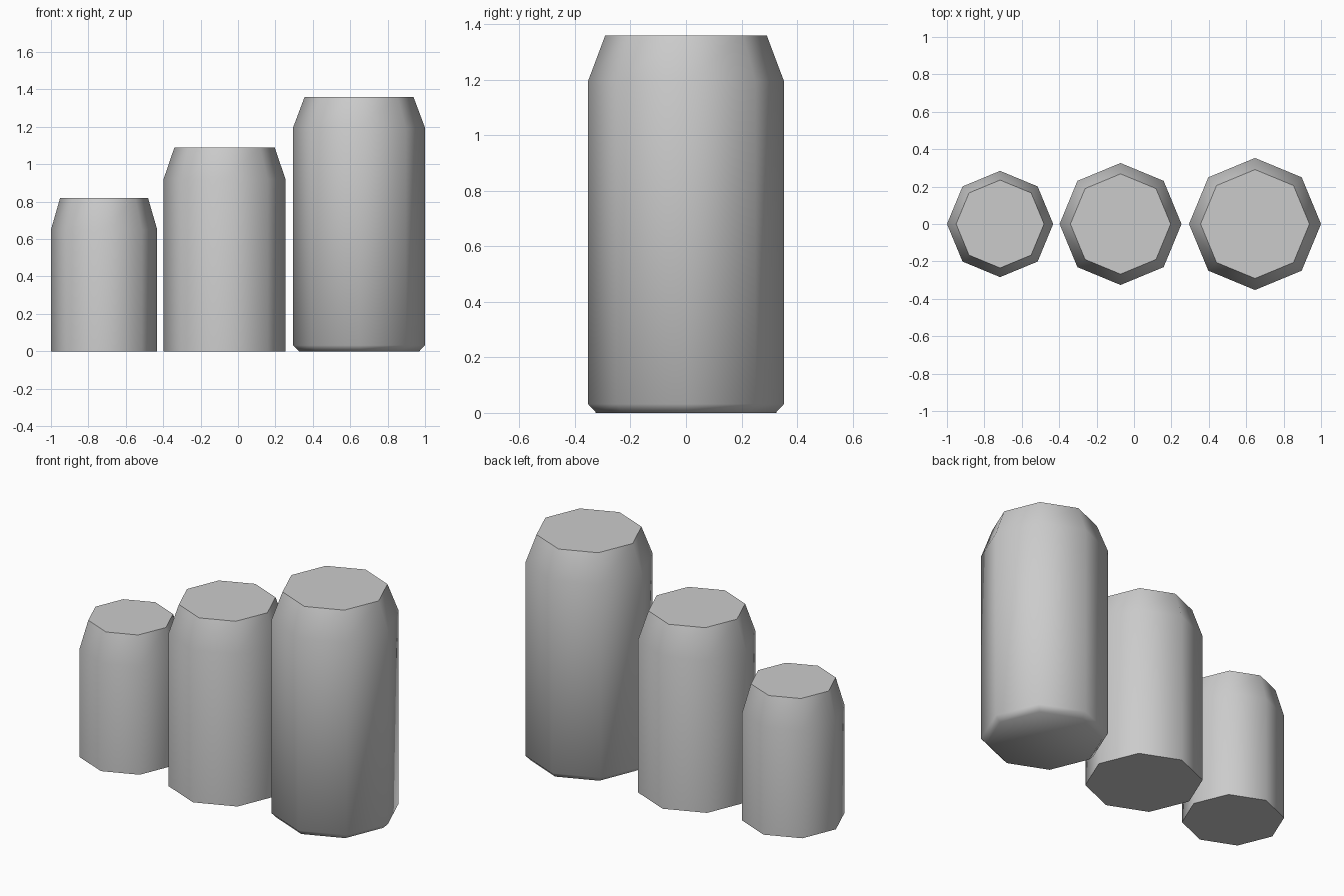
import bpy
import bmesh
import math

cube = bpy.data.objects.get("Cube")
if cube:
    bpy.data.objects.remove(cube)

SIDES = 8

# Single plain grey
grey = bpy.data.materials.new("light_grey")
grey.use_nodes = True
colour = (0.6, 0.6, 0.6, 1.0)
grey.diffuse_color = colour
grey.node_tree.nodes["Principled BSDF"].inputs["Base Color"].default_value = colour


def make_can(name, x, profile):
    """Revolve (radius, height) pairs into a closed eight-sided can."""
    bm = bmesh.new()
    rings = []
    for radius, z in profile:
        angles = [math.tau * i / SIDES for i in range(SIDES)]
        rings.append([bm.verts.new((radius * math.cos(a), radius * math.sin(a), z))
                      for a in angles])
    for low, high in zip(rings, rings[1:]):
        for i in range(SIDES):
            j = (i + 1) % SIDES
            bm.faces.new((low[i], low[j], high[j], high[i]))
    bm.faces.new(reversed(rings[0]))
    bm.faces.new(rings[-1])

    mesh = bpy.data.meshes.new(name)
    bm.to_mesh(mesh)
    bm.free()
    mesh.materials.append(grey)
    can = bpy.data.objects.new(name, mesh)
    can.location.x = x
    bpy.context.collection.objects.link(can)

    # Smooth walls and shoulder, crisp lid
    bpy.ops.object.select_all(action="DESELECT")
    can.select_set(True)
    bpy.context.view_layer.objects.active = can
    bpy.ops.object.shade_smooth_by_angle(angle=math.radians(60))


make_can("small_can", -0.716, [(0.284, 0), (0.284, 0.65), (0.235, 0.82)])
make_can("medium_can", -0.072, [(0.326, 0), (0.326, 0.92), (0.268, 1.09)])
# The tall can also has a bevelled foot
make_can("large_can", 0.647, [(0.322, 0), (0.353, 0.032), (0.353, 1.195), (0.291, 1.36)])
